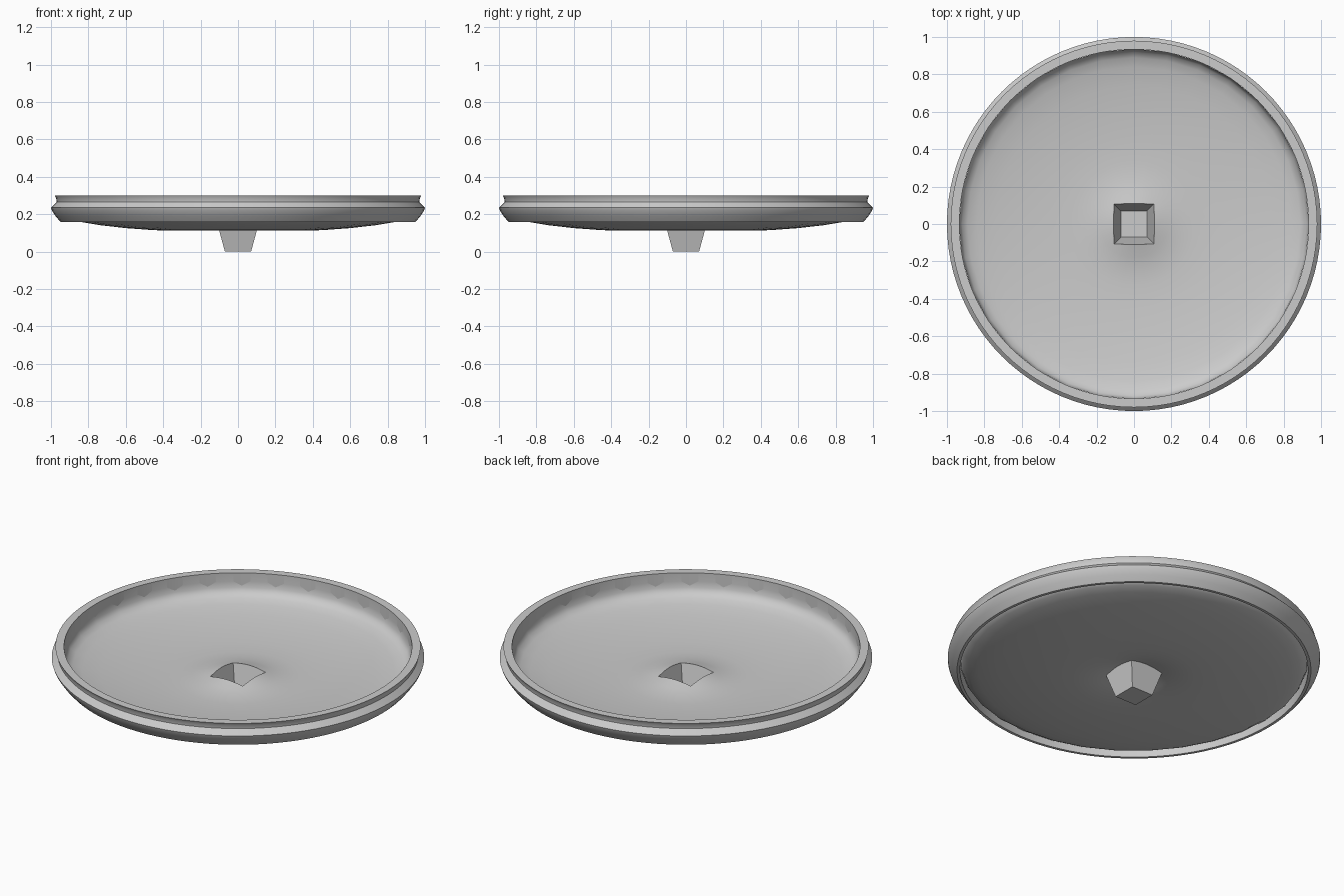
import bpy
import bmesh
from math import cos, sin, pi, radians

cube = bpy.data.objects.get("Cube")
if cube:
    bpy.data.objects.remove(cube, do_unlink=True)

GREY = (0.6, 0.6, 0.6, 1)
mat = bpy.data.materials.new("plain grey")
mat.use_nodes = True
mat.diffuse_color = GREY
mat.node_tree.nodes["Principled BSDF"].inputs["Base Color"].default_value = GREY


def ring(bm, n, point):
    """One loop of n vertices, placed by a function of the angle."""
    return [bm.verts.new(point(2 * pi * i / n)) for i in range(n)]


def circle(r, z):
    return lambda a: (r * cos(a), r * sin(a), z)


def bridge(bm, a, b):
    n = len(a)
    for i in range(n):
        j = (i + 1) % n
        bm.faces.new((a[i], a[j], b[j], b[i]))


def finish(bm, name, angle):
    mesh = bpy.data.meshes.new(name)
    bm.to_mesh(mesh)
    bm.free()
    obj = bpy.data.objects.new(name, mesh)
    bpy.context.collection.objects.link(obj)
    mesh.materials.append(mat)
    bpy.ops.object.select_all(action='DESELECT')
    obj.select_set(True)
    bpy.context.view_layer.objects.active = obj
    bpy.ops.object.shade_smooth_by_angle(angle=radians(angle))


# Rim: closed ring with a pinched, pointed outer side
rim_profile = [(0.934, 0.30), (0.934, 0.16), (0.95, 0.16), (0.975, 0.19),
               (0.995, 0.22), (1.0, 0.235), (0.985, 0.25), (0.97, 0.265),
               (0.972, 0.285), (0.98, 0.30)]
bm = bmesh.new()
loops = [ring(bm, 96, circle(r, z)) for r, z in rim_profile]
for a, b in zip(loops, loops[1:] + loops[:1]):
    bridge(bm, a, b)
bmesh.ops.recalc_face_normals(bm, faces=bm.faces)
finish(bm, "rim", 50)


# Dish: thin bowl that swells at the middle around a square hollow peg
def swell(r):
    return 0.112 + 0.033 * (max(0, 0.33 - r) / 0.22) ** 2


def hollow_edge(a):
    flat = max(abs(cos(a)), abs(sin(a)))
    r = 0.107 / flat
    z = swell(r)
    r = (0.07 + 0.27 * z) / flat
    return (r * cos(a), r * sin(a), z)


def peg_foot(a):
    r = 0.07 / max(abs(cos(a)), abs(sin(a)))
    return (r * cos(a), r * sin(a), 0)


bowl_profile = [(r, swell(r)) for r in (0.18, 0.22, 0.27, 0.33)]
bowl_profile += [(0.45, 0.115), (0.6, 0.126), (0.74, 0.142), (0.84, 0.159),
                 (0.89, 0.173), (0.92, 0.19), (0.933, 0.215), (0.937, 0.25),
                 (0.937, 0.299)]
bm = bmesh.new()
loops = [ring(bm, 32, peg_foot), ring(bm, 32, hollow_edge)]
loops += [ring(bm, 32, circle(r, z)) for r, z in bowl_profile]
for a, b in zip(loops, loops[1:]):
    bridge(bm, a, b)
bm.faces.new(loops[0])
bmesh.ops.recalc_face_normals(bm, faces=bm.faces)
bm.normal_update()
if min(bm.faces, key=lambda f: f.calc_center_median().z).normal.z < 0:
    bmesh.ops.reverse_faces(bm, faces=bm.faces)
finish(bm, "dish_with_peg", 40)
